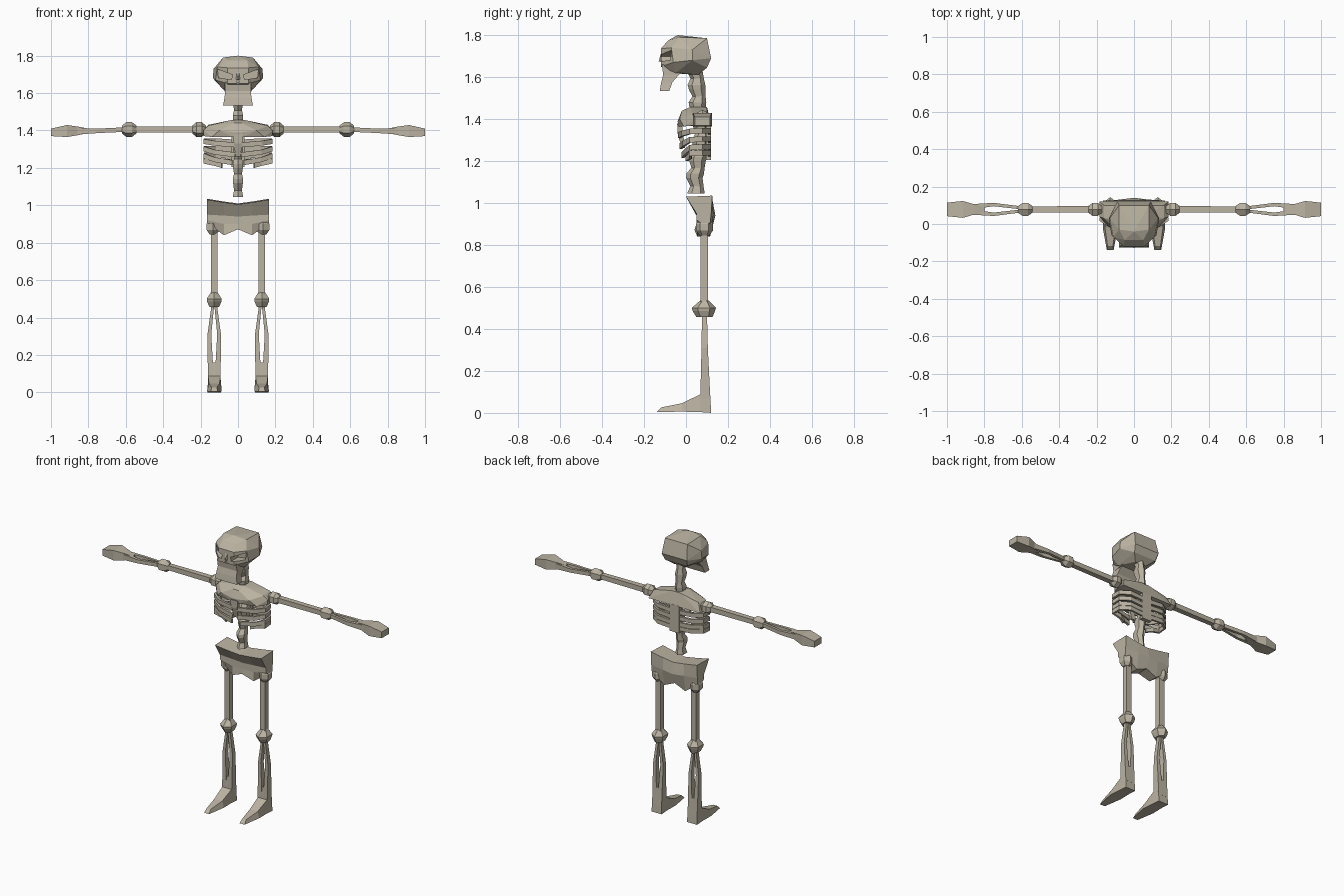
import bpy, bmesh, math
from mathutils import Vector

if "Cube" in bpy.data.objects:
    bpy.data.objects.remove(bpy.data.objects["Cube"])

bone = bpy.data.materials.new("bone")
bone.diffuse_color = (0.50, 0.455, 0.365, 1)
bone.use_nodes = True
bone.node_tree.nodes["Principled BSDF"].inputs["Base Color"].default_value = bone.diffuse_color


def finish(name, bm, mirror):
    bmesh.ops.recalc_face_normals(bm, faces=bm.faces)
    me = bpy.data.meshes.new(name)
    bm.to_mesh(me)
    bm.free()
    me.materials.append(bone)
    ob = bpy.data.objects.new(name, me)
    bpy.context.collection.objects.link(ob)
    if mirror:
        ob.modifiers.new("mirror", 'MIRROR').use_mirror_merge = False
    return ob


def loft(name, rings, mirror=True):
    """Skin a list of equal-length rings and cap both ends."""
    bm = bmesh.new()
    vs = [[bm.verts.new(p) for p in r] for r in rings]
    n = len(vs[0])
    for a, b in zip(vs, vs[1:]):
        for i in range(n):
            j = (i + 1) % n
            bm.faces.new((a[i], a[j], b[j], b[i]))
    bm.faces.new(vs[0])
    bm.faces.new(vs[-1])
    return finish(name, bm, mirror)


def beam(name, axis, stations, n=4, mirror=True):
    """Limb along x or z; station = (x, y, z, half size, half size)."""
    rings = []
    k = 1 / math.cos(math.pi / n)
    for x, y, z, a, b in stations:
        ring = []
        for i in range(n):
            t = (i + 0.5) * math.tau / n
            u, v = a * k * math.cos(t), b * k * math.sin(t)
            ring.append((x, y + u, z + v) if axis == 'x' else (x + u, y + v, z))
        rings.append(ring)
    return loft(name, rings, mirror)


def hull(name, half, both=True):
    """Convex faceted solid from points, symmetric in x when both is set."""
    bm = bmesh.new()
    pts = {tuple(p) for p in half}
    if both:
        pts |= {(-x, y, z) for x, y, z in half}
    for p in sorted(pts):
        bm.verts.new(p)
    bmesh.ops.convex_hull(bm, input=bm.verts)
    bmesh.ops.delete(bm, geom=[v for v in bm.verts if not v.link_faces], context='VERTS')
    bmesh.ops.dissolve_limit(bm, angle_limit=0.06, verts=bm.verts, edges=bm.edges)
    return finish(name, bm, not both)


# Skull
skull = hull("cranium", [
    (0, -.04, 1.80), (.08, -.03, 1.79), (.08, .10, 1.785), (.05, -.085, 1.775),
    (.13, .03, 1.73), (.135, .03, 1.68), (.09, .12, 1.69), (.11, -.07, 1.74),
    (.055, -.12, 1.735), (.08, .10, 1.645), (.08, -.05, 1.62), (.055, -.12, 1.65),
    (.12, -.06, 1.67), (.04, .06, 1.612), (.04, -.03, 1.615)])

# Eye and nose sockets cut into the face
def socket(name, outline, mirror, depth):
    cutter = loft(name, [[(x, y, z) for x, z in outline] for y in (-.3, depth)], mirror)
    cutter.hide_render = True
    cutter.hide_viewport = True
    cutter.display_type = 'WIRE'
    cut = skull.modifiers.new(name, 'BOOLEAN')
    cut.operation = 'DIFFERENCE'
    cut.solver = 'EXACT'
    cut.object = cutter

socket("eye_cutter", [(.11, 1.728), (.03, 1.698), (.035, 1.672), (.105, 1.682)], True, -.05)
socket("nose_cutter", [(0, 1.672), (.014, 1.652), (0, 1.648), (-.014, 1.652)], False, -.10)

# Nose bridge and jaw
hull("nose_bridge", [(.012, -.115, 1.73), (0, -.13, 1.675), (.02, -.11, 1.67)])
hull("upper_jaw", [(.07, -.115, 1.66), (.068, -.108, 1.605), (.075, -.02, 1.66), (.075, -.02, 1.615)])
loft("lower_jaw", [[(-x, y0, z), (x, y0, z), (x, y1, z), (-x, y1, z)] for x, y0, y1, z in
                   [(.068, -.108, -.03, 1.615), (.072, -.118, -.065, 1.575),
                    (.08, -.125, -.08, 1.533)]], False)

# Spine: a stack of waisted vertebrae following a gentle curve
spine = []
levels = [(1.63, .04), (1.54, .053), (1.46, .055), (1.37, .07), (1.28, .07),
          (1.20, .055), (1.12, .04), (1.02, .05)]
for (z0, y0), (z1, y1) in zip(levels, levels[1:]):
    for t, w in ((0, .026), (.4, .021), (.75, .028)):
        spine.append((0, y0 + (y1 - y0) * t + (.008 if t == .4 else 0),
                      z0 + (z1 - z0) * t, w, w * 1.3))
beam("spine", 'z', spine, 6, False)

# Upper chest, breastbone and back plate
hull("upper_chest", [
    (.03, .02, 1.457), (.03, .10, 1.457), (.16, .03, 1.425), (.16, .10, 1.43),
    (.185, .04, 1.40), (.185, .12, 1.375), (.10, -.03, 1.40), (.02, -.04, 1.39),
    (.02, -.02, 1.44), (.14, -.01, 1.365), (.185, .04, 1.37), (.03, -.035, 1.365)])
hull("breastbone", [(.026, -.042, 1.38), (.026, -.02, 1.38), (.022, -.04, 1.33),
                    (.014, -.02, 1.262), (.014, -.005, 1.262)])
hull("back_plate", [(.035, .12, 1.38), (.035, .095, 1.38), (.035, .12, 1.205), (.035, .095, 1.205)])

# Ribs: flat bands from the back plate round to the front, dropping inward
def rib(name, z, drop, inner, front):
    h, t = .013, .007
    path = [(.03, .112, z - .006), (.12, .112, z), (.175, .075, z), (.178, .02, z - .004),
            (.125, front + .016, z - drop * .6), (inner, front, z - drop)]
    rings = []
    for i, p in enumerate(path):
        p = Vector(p)
        d = Vector(path[min(i + 1, 5)]) - Vector(path[max(i - 1, 0)])
        side = Vector((-d.y, d.x, 0)).normalized() * t
        up = Vector((0, 0, h))
        rings.append([p + side + up, p - side + up, p - side - up, p + side - up])
    loft(name, rings)

for i, args in enumerate([(1.345, .022, .015, -.03), (1.305, .035, .015, -.025),
                          (1.268, .04, .03, -.015), (1.24, .027, .085, .005)]):
    rib("rib_%d" % (i + 1), *args)

# Pelvis: flared rim, leaning front, notched lower edge
pelvis = []
for x, top, rim, mid, low in [(-.165, 1.035, .95, .92, .905), (-.075, 1.02, .945, .90, .84),
                              (0, 1.01, .94, .90, .872), (.075, 1.02, .945, .90, .84),
                              (.165, 1.035, .95, .92, .905)]:
    side = abs(x) / .165
    pelvis.append([(x, .015 - .015 * side, top - .005), (x, .05, rim), (x, .05, mid), (x, .04 + .03 * side, low),
                   (x, .115, low), (x, .14 - .02 * side, rim), (x, .125, top)])
loft("pelvis", pelvis, False)

# Arms
A, Z = .078, 1.405
def joint(name, axis, c, length, r):
    st = []
    for d, k in ((-1, .55), (-.4, 1), (.4, 1), (1, .55)):
        o = d * length
        st.append((c[0] + (o if axis == 'x' else 0), c[1],
                   c[2] + (o if axis == 'z' else 0), r * k, r * k))
    beam(name, axis, st, 6)

joint("shoulder_joint", 'x', (.208, A, Z), .036, .034)
beam("upper_arm", 'x', [(.22, A, Z, .018, .016), (.57, A, Z, .016, .015)])
joint("elbow_joint", 'x', (.582, A, Z), .038, .034)
for name, s in (("forearm_back_bone", 1), ("forearm_front_bone", -1)):
    beam(name, 'x', [(.60, A + s * .008, Z, .008, .012), (.75, A + s * .026, 1.398, .009, .012),
                     (.87, A + s * .014, 1.396, .014, .018)])
beam("hand", 'x', [(.80, A, 1.398, .012, .012), (.85, A, 1.398, .026, .022),
                   (.915, A, 1.397, .045, .032), (1.0, A, 1.39, .036, .02)])

# Legs
X, Y = .127, .088
joint("hip_joint", 'z', (.133, Y, .885), .04, .035)
beam("thigh", 'z', [(X, Y, .87, .018, .018), (X, Y, .51, .018, .018)])
beam("knee_joint", 'z', [(X, Y, .535, .018, .018), (X, .085, .50, .04, .05),
                         (X, .085, .485, .038, .046), (X, .088, .456, .026, .033)], 6)
for name, s in (("shin_outer_bone", 1), ("shin_inner_bone", -1)):
    beam(name, 'z', [(X + s * .007, Y, .47, .007, .012), (X + s * .026, .089, .31, .010, .015),
                     (X + s * .018, .092, .07, .016, .024)])

# Feet: ankle running forward and spreading to a flat toe
def section(y0, y1, z0, z1, w0, w1):
    return [(X - w0, y0, z0), (X + w0, y0, z0), (X + w1, y1, z1), (X - w1, y1, z1)]

loft("foot", [section(.12, .115, 0, .09, .036, .033), section(.065, .068, .004, .088, .036, .033),
              section(-.02, -.02, .006, .046, .040, .028), section(-.14, -.118, .004, .026, .018, .014)])
beam("ankle", 'z', [(X, .092, .16, .026, .018), (X, .092, .05, .034, .026)])
